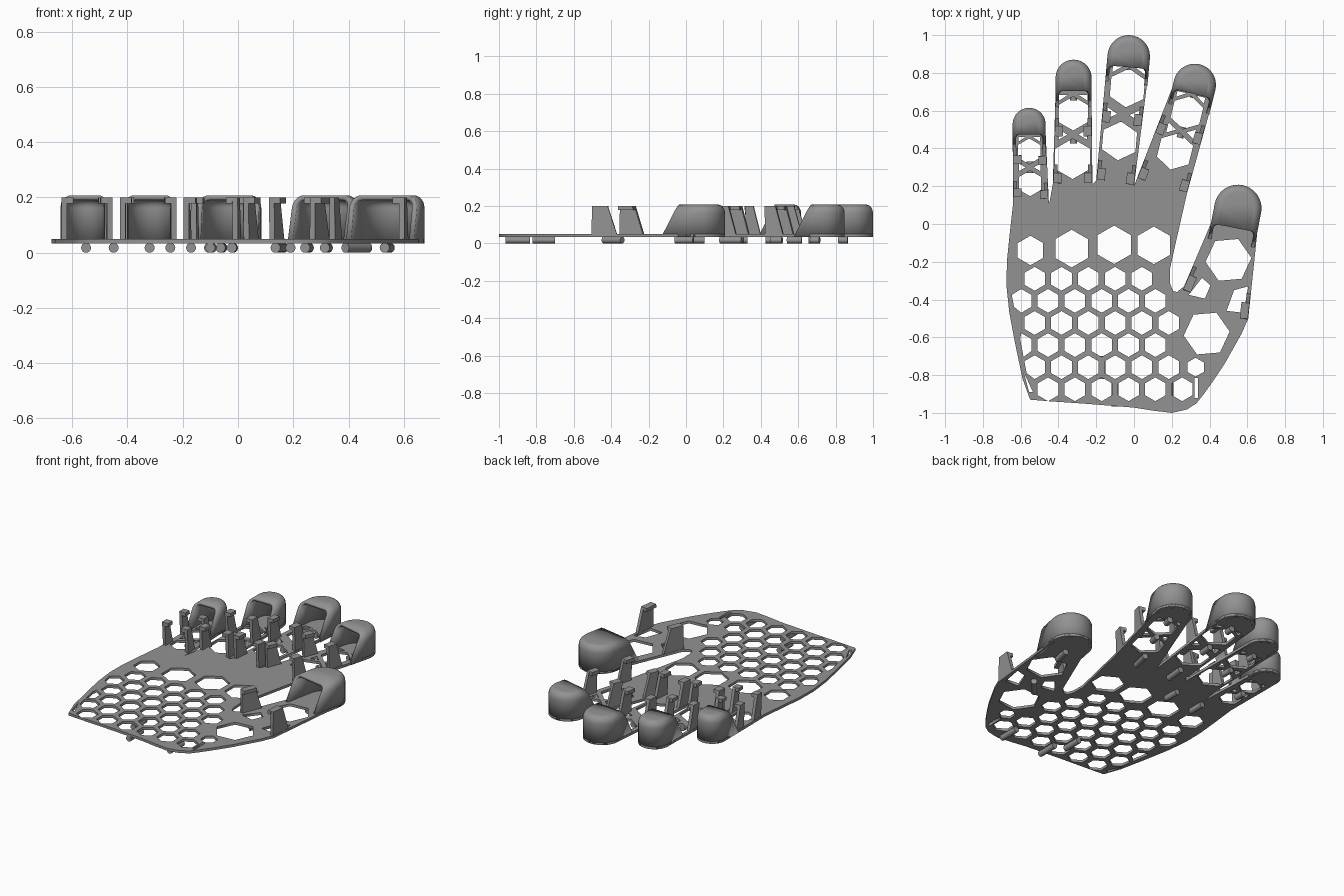
import bpy, bmesh, math
from mathutils import Vector

if "Cube" in bpy.data.objects:
    bpy.data.objects.remove(bpy.data.objects["Cube"])

grey = bpy.data.materials.new("plain_grey")
grey.diffuse_color = (0.29, 0.29, 0.29, 1)
grey.use_nodes = True
grey.node_tree.nodes["Principled BSDF"].inputs["Base Color"].default_value = grey.diffuse_color
BOT, TOP = 0.034, 0.05          # plate underside and top
CAP_TOP = 0.208


def turn(x, y, deg):
    # rotate clockwise away from +y
    a = math.radians(-deg)
    return Vector((x * math.cos(a) - y * math.sin(a), x * math.sin(a) + y * math.cos(a)))


def make(name, bm, smooth=None):
    bmesh.ops.recalc_face_normals(bm, faces=bm.faces)
    me = bpy.data.meshes.new(name)
    bm.to_mesh(me)
    bm.free()
    ob = bpy.data.objects.new(name, me)
    bpy.context.collection.objects.link(ob)
    me.materials.append(grey)
    if smooth:
        activate(ob)
        bpy.ops.object.shade_smooth_by_angle(angle=math.radians(smooth))
    return ob


def activate(ob):
    bpy.ops.object.select_all(action='DESELECT')
    ob.select_set(True)
    bpy.context.view_layer.objects.active = ob


def u_shape(w, length, inset=0.0, back=0.0, n=20):
    # fingertip footprint: straight sides and a round end
    r = w / 2
    s = length - r
    pts = [Vector((-r + inset, -back))]
    for i in range(n + 1):
        a = math.pi - math.pi * i / n
        pts.append(Vector(((r - inset) * math.cos(a), s + (r - inset) * math.sin(a))))
    pts.append(Vector((r - inset, -back)))
    return pts


def hexagon(x, y, r, deg=0):
    return [Vector((x, y)) + turn(r * math.cos(math.radians(90 + 60 * k)),
                                  r * math.sin(math.radians(90 + 60 * k)), deg) for k in range(6)]


# name: cap base centre, tilt, width, cap length, left root, right root, hexes, post positions, post width
FINGERS = {
    "little": ((-.555, .475), 0, .175, .14, (-.64, .11), (-.45, .10),
               [(-.555, .385, .068), (-.55, .215, .068)], (.22, .7), .075),
    "ring": ((-.32, .705), 0, .19, .165, (-.43, .21), (-.22, .21),
             [(-.322, .585, .09), (-.325, .345, .107)], (.12, .62), .09),
    "middle": ((-.033, .83), 5, .225, .17, (-.20, .23), (0, .20),
               [(-.035, .72, .103), (-.077, .44, .103)], (.1, .6), .1),
    "index": ((.31, .69), 14, .225, .16, (.015, .24), (.28, .16),
              [(.28, .59, .09), (.217, .385, .1)], (.12, .62), .1),
    "thumb": ((.53, -.02), 11, .25, .23, (.265, -.33), (.605, -.50),
              [(.5, -.19, .122), (.385, -.58, .122)], (.14,), .14),
}

# outline of the hand plate, starting at the wrist and going round clockwise
outline = [(-.55, -.93), (-.59, -.82), (-.63, -.63), (-.66, -.47), (-.675, -.33),
           (-.673, -.2), (-.66, -.07)]
holes = []
for name, (c, tilt, w, length, lroot, rroot, hexes, posts, pw) in FINGERS.items():
    if name == "thumb":
        outline += [(.23, -.06), (.19, -.24), (.192, -.32), (.207, -.355), (.228, -.36)]
    tip = [Vector(c) + turn(p.x, p.y, tilt) for p in u_shape(w, length)]
    outline += [lroot] + [tuple(p) for p in tip] + [rroot]
    extra = -14 if name == "thumb" else 0
    holes += [hexagon(x, y, r, tilt - extra) for x, y, r in hexes]
    if name != "thumb":
        # side triangles between the two hexagons and under the cap
        (x1, y1, r1), (x2, y2, r2) = hexes
        step = Vector((x1 - x2, y1 - y2)).normalized()
        mid = (Vector((x1, y1)) - step * r1 + Vector((x2, y2)) + step * r2) / 2
        r = min(r1, r2)
        for s in (-1, 1):
            holes.append([mid + turn(s * px * r, py * r, tilt)
                          for px, py in ((.84, -.3), (.84, .3), (.32, 0))])
            holes.append([Vector((x1, y1)) + turn(s * px * r1, py * r1, tilt)
                          for px, py in ((.84, .75), (.84, 1.1), (.3, 1.1))])
outline += [(.57, -.58), (.48, -.74), (.42, -.83), (.37, -.9), (.33, -.95), (.28, -.982),
            (.2, -1.0), (.1, -.988), (0, -.972), (-.25, -.952)]

# large knuckle hexagons
holes += [hexagon(-.548, -.14, .078), hexagon(-.33, -.13, .1),
          hexagon(-.105, -.11, .102), hexagon(.105, -.113, .1)]
# honeycomb over the palm, trimmed along the left edge
LAST_X = (.05, .12, .19, .12, .33, .26)
for k in range(6):
    y = -.29 - .117 * k
    for j in range(8):
        x = (-.526 if k % 2 == 0 else -.597 if k < 5 else -.455) + .142 * j
        if x <= LAST_X[k]:
            pts = hexagon(x, y, .063 if x < .3 else .05)
            for p in pts:
                p.x = max(p.x, -.65 + max(0, -.36 - p.y) * .19)
            holes.append(pts)
# slots at the wrist corners and the thumb root
holes += [[(-.585, -.78), (-.555, -.89), (-.535, -.89)],
          [(.32, -.92), (.32, -.815), (.338, -.815), (.338, -.92)],
          [(.29, -.375), (.36, -.285), (.405, -.325), (.375, -.395)],
          [(.49, -.46), (.53, -.35), (.605, -.33), (.58, -.47)]]

# hand plate as a filled flat curve with holes
cu = bpy.data.curves.new("hand_plate", 'CURVE')
cu.dimensions = '2D'
cu.fill_mode = 'BOTH'
cu.extrude = (TOP - BOT) / 2
for loop in [outline] + holes:
    sp = cu.splines.new('POLY')
    sp.points.add(len(loop) - 1)
    for pt, p in zip(sp.points, loop):
        pt.co = (p[0], p[1], 0, 1)
    sp.use_cyclic_u = True
plate = bpy.data.objects.new("hand_plate", cu)
bpy.context.collection.objects.link(plate)
plate.location.z = (TOP + BOT) / 2
activate(plate)
bpy.ops.object.convert(target='MESH')
plate = bpy.context.object
plate.data.materials.clear()
plate.data.materials.append(grey)


def fingertip_cap(name, c, tilt, w, length):
    # hollow cap: stacked footprints with a rounded top and a sloping open end
    bm = bmesh.new()
    levels = [(BOT, 0)]
    for i in range(7):
        a = math.pi / 2 * i / 6
        levels.append((CAP_TOP - .045 + .045 * math.sin(a), .04 * (1 - math.cos(a))))
    rings = []
    for z, inset in levels:
        back = .09 * (CAP_TOP - z) / (CAP_TOP - BOT)
        ring = []
        for p in u_shape(w, length, inset, back):
            q = Vector(c) + turn(p.x, p.y, tilt)
            ring.append(bm.verts.new((q.x, q.y, z)))
        rings.append(ring)
    for a, b in zip(rings, rings[1:]):
        for i in range(len(a) - 1):
            bm.faces.new((a[i + 1], a[i], b[i], b[i + 1]))
    top = bm.faces.new(rings[-1])
    bmesh.ops.recalc_face_normals(bm, faces=bm.faces)
    top.normal_update()
    flip = top.normal.z < 0
    ob = make(name, bm, 40)
    mod = ob.modifiers.new("wall", 'SOLIDIFY')
    mod.thickness = .018
    mod.offset = 1 if flip else -1


def hooked_post(name, foot, direction, side, width):
    # leaning side post with a lip that points over the finger
    bm = bmesh.new()
    d = Vector(direction).normalized()
    inward = Vector((d.y, -d.x)) * -side

    def prism(profile, a, b):
        ends = []
        for off in (a, b):
            ends.append([bm.verts.new((*(Vector(foot) + d * u + inward * off), z)) for u, z in profile])
        n = len(profile)
        bm.faces.new(ends[0])
        bm.faces.new(ends[1][::-1])
        for i in range(n):
            bm.faces.new((ends[0][i], ends[0][(i + 1) % n], ends[1][(i + 1) % n], ends[1][i]))

    h = width / 2
    lean = -.025
    prism([(-h, BOT + .004), (h, BOT + .004), (h * .6 + lean, .2), (-h * .6 + lean, .2)], .002, .022)
    prism([(-h * .62 + lean, .178), (h * .62 + lean, .178),
           (h * .6 + lean, .2), (-h * .6 + lean, .2)], .022, .045)
    make(name, bm)


for name, (c, tilt, w, length, lroot, rroot, hexes, posts, pw) in FINGERS.items():
    fingertip_cap(name + "_fingertip_cap", c, tilt, w, length)
    for side, root in ((-1, lroot), (1, rroot)):
        start = Vector(root)
        end = Vector(c) + turn(side * w / 2, 0, tilt)
        for i, t in enumerate(posts):
            hooked_post(f"{name}_post_{'left' if side < 0 else 'right'}_{i + 1}",
                        start.lerp(end, t), end - start, side, pw)

# cord guides under the plate: x, y, length, tilt
GUIDES = [(-.55, .30, .06, 0), (-.45, .03, .1, 0), (-.32, .46, .07, 0), (-.245, .05, .1, 0),
          (-.32, .68, .05, 0), (-.06, .58, .08, 5), (-.02, .84, .05, 5), (-.10, .25, .12, 5),
          (.25, .485, .06, 14), (.32, .69, .05, 14), (.15, .24, .12, 14), (.43, -.39, .13, 40),
          (.54, -.01, .1, 11), (-.17, -.76, .12, 0), (-.1, -.90, .13, 0), (.19, -.90, .13, 0)]
for i, (x, y, length, tilt) in enumerate(GUIDES):
    bm = bmesh.new()
    bmesh.ops.create_cone(bm, cap_ends=True, segments=16, radius1=.018, radius2=.018, depth=length)
    ob = make(f"cord_guide_{i + 1}", bm, 40)
    ob.rotation_euler = (math.pi / 2, 0, math.radians(-tilt))
    ob.location = (x, y, .018)
